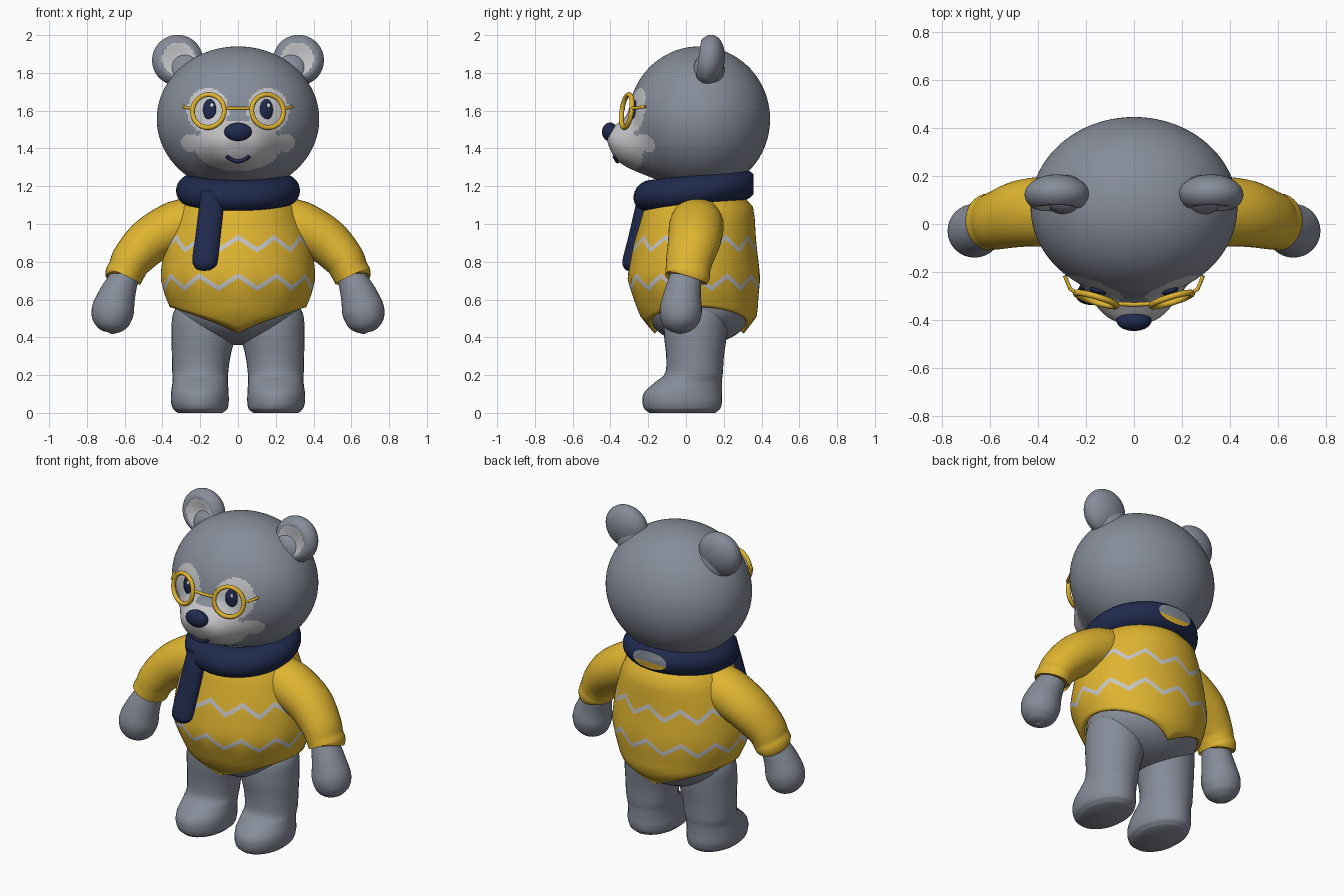
import bpy, bmesh, math
from math import sin, cos, pi, hypot
from mathutils import Vector, Matrix

cube = bpy.data.objects.get("Cube")
if cube:
    bpy.data.objects.remove(cube, do_unlink=True)


def material(name, rgb):
    m = bpy.data.materials.new(name)
    m.use_nodes = True
    m.diffuse_color = (*rgb, 1)
    bsdf = next(n for n in m.node_tree.nodes if n.type == 'BSDF_PRINCIPLED')
    bsdf.inputs["Base Color"].default_value = (*rgb, 1)
    bsdf.inputs["Roughness"].default_value = 0.7
    return m


GREY = material("grey fur", (0.24, 0.265, 0.32))
LIGHT = material("light grey", (0.56, 0.56, 0.58))
YELLOW = material("yellow", (0.74, 0.46, 0.03))
NAVY = material("navy", (0.014, 0.023, 0.075))
WHITE = material("white", (0.9, 0.9, 0.9))


def finish(bm, name, mats, angle=50):
    """Turn a bmesh into a smooth-shaded object."""
    bmesh.ops.recalc_face_normals(bm, faces=bm.faces[:])
    me = bpy.data.meshes.new(name)
    bm.to_mesh(me)
    bm.free()
    ob = bpy.data.objects.new(name, me)
    bpy.context.collection.objects.link(ob)
    for m in mats:
        me.materials.append(m)
    bpy.ops.object.select_all(action='DESELECT')
    ob.select_set(True)
    bpy.context.view_layer.objects.active = ob
    bpy.ops.object.shade_smooth_by_angle(angle=math.radians(angle))
    return ob


def sphere(radii, seg=32):
    bm = bmesh.new()
    bmesh.ops.create_uvsphere(bm, u_segments=seg, v_segments=seg * 2 // 3, radius=1,
                              matrix=Matrix.Diagonal((*radii, 1)))
    return bm


def ellipsoid(name, loc, radii, mat, seg=32):
    ob = finish(sphere(radii, seg), name, [mat])
    ob.location = loc
    return ob


def spline(ctrl, t):
    """Smooth interpolation through evenly spaced control rows."""
    i = max(0, min(int(t), len(ctrl) - 2))
    f = t - i
    a, b, c, d = (ctrl[max(0, min(k, len(ctrl) - 1))] for k in range(i - 1, i + 3))
    return [q + f * (r - p + f * (2*p - 5*q + 4*r - s + f * (3*(q - r) + s - p))) / 2
            if i > 0 else q + f * (r - q) for p, q, r, s in zip(a, b, c, d)]


def skin(bm, rings, caps=True):
    """Join rings of points into a tube."""
    rows = [[bm.verts.new(p) for p in ring] for ring in rings]
    n = len(rows[0])
    for j in range(len(rows) - 1):
        for i in range(n):
            k = (i + 1) % n
            yield j, bm.faces.new((rows[j][i], rows[j][k], rows[j + 1][k], rows[j + 1][i]))
    if caps:
        bm.faces.new(rows[0])
        bm.faces.new(rows[-1])


def loft(name, ctrl, mat, axis=None, seg=32, steps=6):
    """Tube through rows of x, y, z, depth radius, width radius."""
    count = (len(ctrl) - 1) * steps
    rows = [spline(ctrl, j / steps) for j in range(count + 1)]
    rings = []
    for j, row in enumerate(rows):
        p = Vector(row[:3])
        d = axis or (Vector(rows[min(j + 1, count)][:3]) - Vector(rows[max(j - 1, 0)][:3])).normalized()
        u = (Vector((0, 1, 0)) - d * d.y).normalized()
        v = d.cross(u)
        rings.append([p + u * row[3] * cos(2*pi*i/seg) + v * row[4] * sin(2*pi*i/seg)
                      for i in range(seg)])
    bm = bmesh.new()
    list(skin(bm, rings))
    return finish(bm, name, [mat])


def wire(name, pts, radius, mat):
    cu = bpy.data.curves.new(name, 'CURVE')
    cu.dimensions = '3D'
    cu.bevel_depth = radius
    cu.use_fill_caps = True
    sp = cu.splines.new('POLY')
    sp.points.add(len(pts) - 1)
    for q, p in zip(sp.points, pts):
        q.co = (*p, 1)
    cu.materials.append(mat)
    ob = bpy.data.objects.new(name, cu)
    bpy.context.collection.objects.link(ob)
    return ob


# Head with a raised muzzle; light face patches chosen by position
HEAD = Vector((0, 0.07, 1.555))
HR = (0.43, 0.375, 0.385)


def muzzle(x, z):
    return 0.13 * math.exp(-((x / 0.2)**2 + ((z - 1.4) / 0.14)**2)**2)


def face_y(x, z):
    k = 1 - (x / HR[0])**2 - ((z - HEAD.z) / HR[2])**2
    return HEAD.y - HR[1] * math.sqrt(k) - muzzle(x, z)


def is_light(x, z):
    x = abs(x)
    patches = ((0, 1.415, 0.23, 0.135), (0.16, 1.6, 0.11, 0.12), (0.25, 1.43, 0.052, 0.047))
    return any(((x - a) / c)**2 + ((z - b) / d)**2 < 1 for a, b, c, d in patches)


bm = sphere(HR, 180)
for v in bm.verts:
    front = max(0, min(1, -v.co.y / 0.1))
    v.co += HEAD
    v.co.y -= muzzle(v.co.x, v.co.z) * front
for f in bm.faces:
    c = f.calc_center_median()
    f.material_index = int(c.y < HEAD.y and is_light(c.x, c.z))
finish(bm, "head", [GREY, LIGHT])

ellipsoid("nose", (0, -0.403, 1.487), (0.073, 0.042, 0.05), NAVY)
wire("mouth", [(x, face_y(x, z) - 0.004, z) for x, z in
               ((0.01 * i, 1.332 + 0.00075 * i * i) for i in range(-6, 7))], 0.011, NAVY)

# Torso sweater: rows of width, front and back, every 0.1 from z = 0.4
PROFILE = [(0.22, -0.15, 0.29), (0.325, -0.235, 0.37), (0.378, -0.275, 0.382),
           (0.408, -0.308, 0.392), (0.402, -0.295, 0.384), (0.385, -0.275, 0.372),
           (0.35, -0.245, 0.365), (0.305, -0.215, 0.35), (0.2, -0.15, 0.25)]
SEG = 96


def torso_ring(z0, hem, zig):
    ring = []
    for i in range(SEG):
        a = 2 * pi * i / SEG
        wave = 4 * abs((a * 12 / (2 * pi) + 0.5) % 1 - 0.5)
        z = z0 + hem * abs(sin(a)) + zig * (1 - wave)
        rx, yf, yb = spline(PROFILE, (z - 0.4) * 10)
        ring.append(((rx * sin(a)), (yf + yb) / 2 - (yb - yf) / 2 * cos(a), z))
    return ring


rows = [(0.42, 0.14, 0), (0.46, 0.115, 0), (0.51, 0.08, 0), (0.56, 0.045, 0), (0.61, 0.015, 0),
        (0.678, 0, 0.033), (0.706, 0, 0.033), (0.76, 0, 0.015), (0.8, 0, 0), (0.84, 0, 0.015),
        (0.882, 0, 0.033), (0.91, 0, 0.033), (0.97, 0, 0.01), (1.03, 0, 0), (1.09, 0, 0),
        (1.14, 0, 0), (1.19, 0, 0)]
bm = bmesh.new()
for j, f in skin(bm, [torso_ring(*r) for r in rows], caps=False):
    f.material_index = int(j in (5, 10))
torso = finish(bm, "sweater_body", [YELLOW, LIGHT])
rim = torso.modifiers.new("knit thickness", 'SOLIDIFY')
rim.thickness = 0.02
ellipsoid("hips", (0, 0.07, 0.56), (0.335, 0.285, 0.2), GREY, 48)
ellipsoid("neck", (0, 0.05, 1.16), (0.24, 0.22, 0.12), GREY)

# Scarf ring, raised at the back, with a flat opening behind
bpy.ops.mesh.primitive_torus_add(major_segments=96, minor_segments=32,
                                 major_radius=0.242, minor_radius=0.086)
temp = bpy.context.object
bm = bmesh.new()
bm.from_mesh(temp.data)
bpy.data.objects.remove(temp, do_unlink=True)
for v in bm.verts:
    v.co = (v.co.x, v.co.y + 0.05, v.co.z * 0.96 + 1.177 + v.co.y * 0.11)
bmesh.ops.bisect_plane(bm, geom=bm.verts[:] + bm.edges[:] + bm.faces[:],
                       plane_co=(0, 0.357, 0), plane_no=(0, 1, 0), clear_outer=True)
caps = bmesh.ops.holes_fill(bm, edges=[e for e in bm.edges if e.is_boundary], sides=0)["faces"]
geom = caps + list({e for f in caps for e in f.edges}) + list({v for f in caps for v in f.verts})
bmesh.ops.bisect_plane(bm, geom=geom, plane_co=(0, 0, 1.195), plane_no=(0, 0, 1))
bm.normal_update()
for f in bm.faces:
    c = f.calc_center_median()
    if c.y > 0.3569:
        f.material_index = 1 if c.z > 1.195 else 2
finish(bm, "scarf_ring", [NAVY, GREY, YELLOW], 35)
loft("scarf_tail", [(-0.135, -0.21, 1.17, 0.04, 0.06), (-0.145, -0.235, 1.06, 0.04, 0.065),
                    (-0.16, -0.265, 0.93, 0.04, 0.066), (-0.175, -0.295, 0.81, 0.04, 0.067),
                    (-0.178, -0.3, 0.775, 0.034, 0.055), (-0.178, -0.302, 0.757, 0.018, 0.032),
                    (-0.178, -0.302, 0.752, 0.002, 0.004)], NAVY)

# Glasses bridge
wire("glasses_bridge", [(x, -0.335 + abs(x) * 0.05, 1.612) for x in (-0.065, 0, 0.065)], 0.009, YELLOW)

for s, side in ((1, "left"), (-1, "right")):
    # Ear: flattened ball with a dished light front
    bm = sphere((0.135, 0.083, 0.135), 64)
    for v in bm.verts:
        r = hypot(v.co.x, v.co.z)
        if v.co.y < 0 and r < 0.1:
            v.co.y *= 1 - 0.5 * (1 - (r / 0.1)**2)
    for f in bm.faces:
        c = f.calc_center_median()
        f.material_index = int(c.y < 0 and hypot(c.x + s * 0.005, c.z) < 0.087)
    ear = finish(bm, side + "_ear", [GREY, LIGHT])
    ear.location = (s * 0.32, 0.122, 1.867)
    ear.rotation_euler = (math.radians(-8), 0, 0)
    ellipsoid(side + "_ear_base", (s * 0.27, 0.12, 1.8), (0.11, 0.085, 0.11), GREY)

    # Eye and its glint
    turn = (0, 0, s * math.radians(18))
    y = face_y(0.15, 1.605)
    ellipsoid(side + "_eye", (s * 0.15, y, 1.605), (0.036, 0.016, 0.056), NAVY).rotation_euler = turn
    ellipsoid(side + "_eye_glint", (s * 0.15 + 0.012, y - 0.014, 1.628), (0.01, 0.005, 0.012), WHITE, 16)

    # Glasses rim and temple
    bpy.ops.mesh.primitive_torus_add(major_segments=48, minor_segments=12, major_radius=0.088,
                                     minor_radius=0.013, location=(s * 0.157, -0.314, 1.598),
                                     rotation=(math.radians(82), 0, s * math.radians(17)))
    lens = bpy.context.object
    lens.name = side + "_glasses_rim"
    lens.data.materials.append(YELLOW)
    bpy.ops.object.shade_smooth()
    wire(side + "_glasses_temple", [(s * 0.243, -0.285, 1.615), (s * 0.265, -0.27, 1.613),
                                    (s * 0.288, -0.215, 1.622)], 0.008, YELLOW)

    # Sleeve and mitten-shaped hand
    loft(side + "_sleeve", [(s * 0.19, 0.06, 1.04, 0.13, 0.12), (s * 0.32, 0.055, 0.99, 0.145, 0.135),
                            (s * 0.46, 0.045, 0.915, 0.14, 0.125), (s * 0.555, 0.02, 0.82, 0.125, 0.11),
                            (s * 0.59, 0.01, 0.755, 0.118, 0.1), (s * 0.607, 0.008, 0.722, 0.118, 0.1),
                            (s * 0.61, 0.006, 0.712, 0.107, 0.088)], YELLOW)
    loft(side + "_hand", [(s * 0.575, 0, 0.8, 0.07, 0.07), (s * 0.605, -0.005, 0.71, 0.085, 0.078),
                          (s * 0.64, -0.02, 0.62, 0.1, 0.098), (s * 0.663, -0.028, 0.54, 0.112, 0.112),
                          (s * 0.672, -0.03, 0.475, 0.097, 0.096), (s * 0.677, -0.03, 0.44, 0.064, 0.062),
                          (s * 0.679, -0.03, 0.426, 0.03, 0.03), (s * 0.68, -0.03, 0.423, 0.002, 0.002)], GREY)

    # Leg flowing into a flat-soled foot
    loft(side + "_leg", [(s * 0.2, -0.02, 0, 0.175, 0.12), (s * 0.2, -0.02, 0.02, 0.2, 0.143),
                         (s * 0.202, -0.02, 0.06, 0.211, 0.153), (s * 0.202, -0.015, 0.11, 0.205, 0.152),
                         (s * 0.2, 0.015, 0.165, 0.175, 0.147), (s * 0.2, 0.042, 0.21, 0.153, 0.148),
                         (s * 0.195, 0.048, 0.3, 0.153, 0.155), (s * 0.182, 0.05, 0.42, 0.167, 0.17),
                         (s * 0.175, 0.055, 0.53, 0.165, 0.167), (s * 0.16, 0.06, 0.62, 0.12, 0.12)],
         GREY, Vector((0, 0, 1)))
